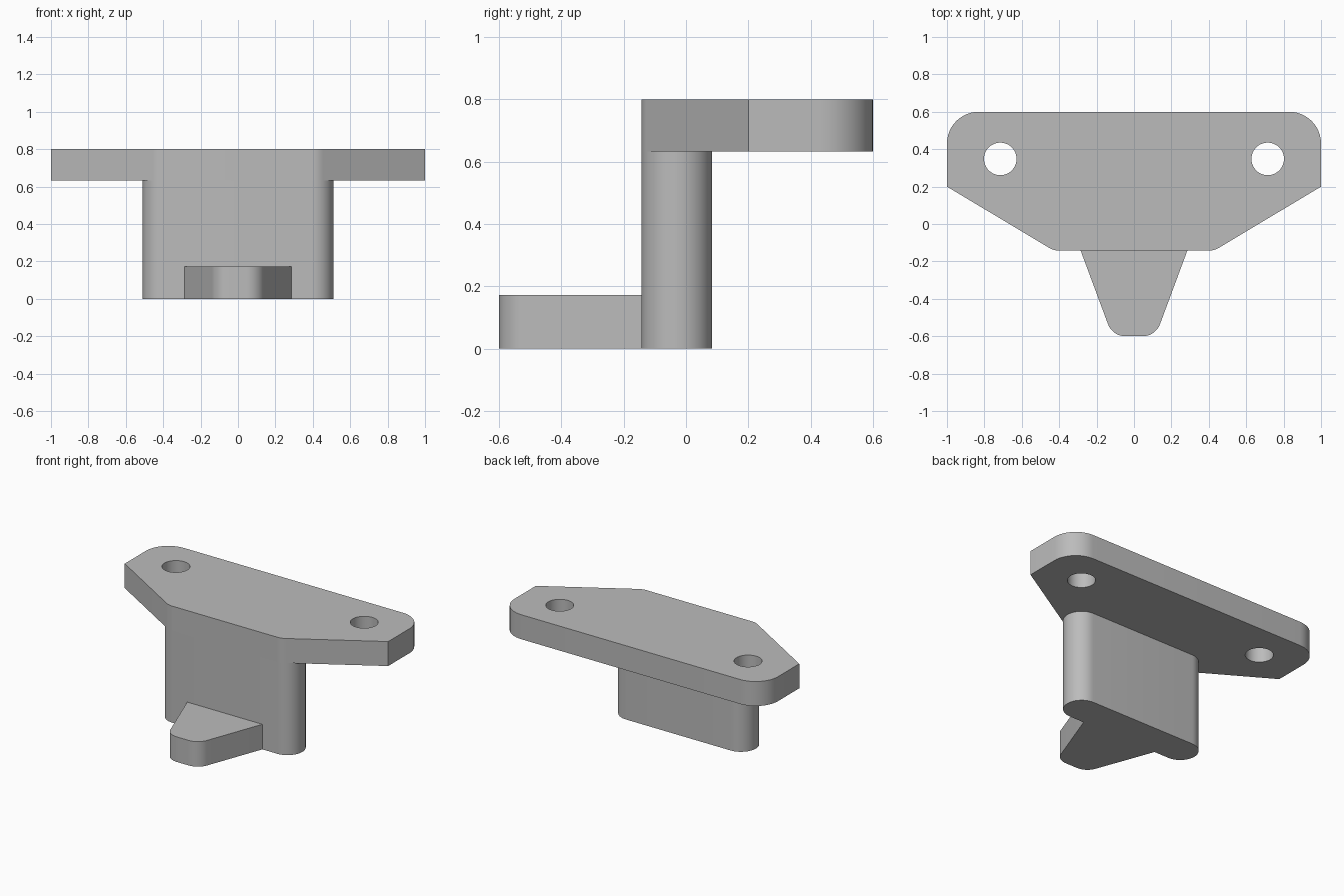
import bpy, bmesh, math
from mathutils import Vector

if "Cube" in bpy.data.objects:
    bpy.data.objects.remove(bpy.data.objects["Cube"])

grey = bpy.data.materials.new("plain grey")
grey.use_nodes = True
COLOUR = (0.5, 0.5, 0.5, 1)
grey.diffuse_color = COLOUR
grey.node_tree.nodes["Principled BSDF"].inputs["Base Color"].default_value = COLOUR


def round_corner(prev, point, nxt, radius, steps=12):
    """Points of the arc that replaces one outline corner."""
    if radius == 0:
        return [point]
    a, b = (prev - point).normalized(), (nxt - point).normalized()
    half = a.angle(b) / 2
    start = point + a * radius / math.tan(half)
    centre = point + (a + b).normalized() * radius / math.sin(half)
    sweep = math.pi - 2 * half
    spoke = start - centre
    normal = a.cross(b).normalized()
    side = spoke.cross(normal)
    return [centre + spoke * math.cos(sweep * i / steps)
            + side * math.sin(sweep * i / steps) for i in range(steps + 1)]


def slab(name, half_outline, bottom, top):
    """Extrude a mirrored outline; corners are (x, y, radius), front to back on the left."""
    corners = half_outline + [(-x, y, r) for x, y, r in reversed(half_outline)]
    pts = [Vector((x, y, bottom)) for x, y, r in corners]
    outline = []
    for i, corner in enumerate(corners):
        outline += round_corner(pts[i - 1], pts[i], pts[(i + 1) % len(pts)], corner[2])
    bm = bmesh.new()
    face = bm.faces.new([bm.verts.new(p) for p in outline])
    lifted = bmesh.ops.extrude_face_region(bm, geom=[face])["geom"]
    bmesh.ops.translate(bm, vec=(0, 0, top - bottom),
                        verts=[v for v in lifted if isinstance(v, bmesh.types.BMVert)])
    bmesh.ops.recalc_face_normals(bm, faces=bm.faces)
    mesh = bpy.data.meshes.new(name)
    bm.to_mesh(mesh)
    bm.free()
    mesh.materials.append(grey)
    obj = bpy.data.objects.new(name, mesh)
    bpy.context.collection.objects.link(obj)
    return obj


def select_only(obj):
    bpy.ops.object.select_all(action="DESELECT")
    obj.select_set(True)
    bpy.context.view_layer.objects.active = obj


FRONT, TOP, PLATE_BOTTOM, POST_RADIUS = -0.143, 0.8, 0.632, 0.113

# Mounting plate, upright post and tapered foot
plate = slab("mounting_plate", [(0.428, FRONT, POST_RADIUS), (1, 0.2, 0), (1, 0.6, 0.17)],
             PLATE_BOTTOM, TOP)
post = slab("post", [(0.51, FRONT, POST_RADIUS), (0.51, 0.084, POST_RADIUS)], 0, PLATE_BOTTOM)
foot = slab("foot", [(0.115, -0.6, 0.1), (0.285, FRONT, 0)], 0, 0.172)

# Screw holes through the plate
for side in (-1, 1):
    bpy.ops.mesh.primitive_cylinder_add(vertices=48, radius=0.087, depth=0.5,
                                        location=(side * 0.715, 0.348, TOP))
    cutter = bpy.context.object
    cutter.name = "hole_cutter"
    cutter.hide_render = True
    cutter.data.materials.append(grey)
    cut = plate.modifiers.new("screw_hole", "BOOLEAN")
    cut.operation, cut.solver, cut.object = "DIFFERENCE", "EXACT", cutter
    select_only(plate)
    bpy.ops.object.modifier_apply(modifier=cut.name)
    bpy.data.objects.remove(cutter)

# Smooth the rounded walls, keep the rims sharp
for part in (plate, post, foot):
    select_only(part)
    bpy.ops.object.shade_smooth_by_angle(angle=math.radians(30))
